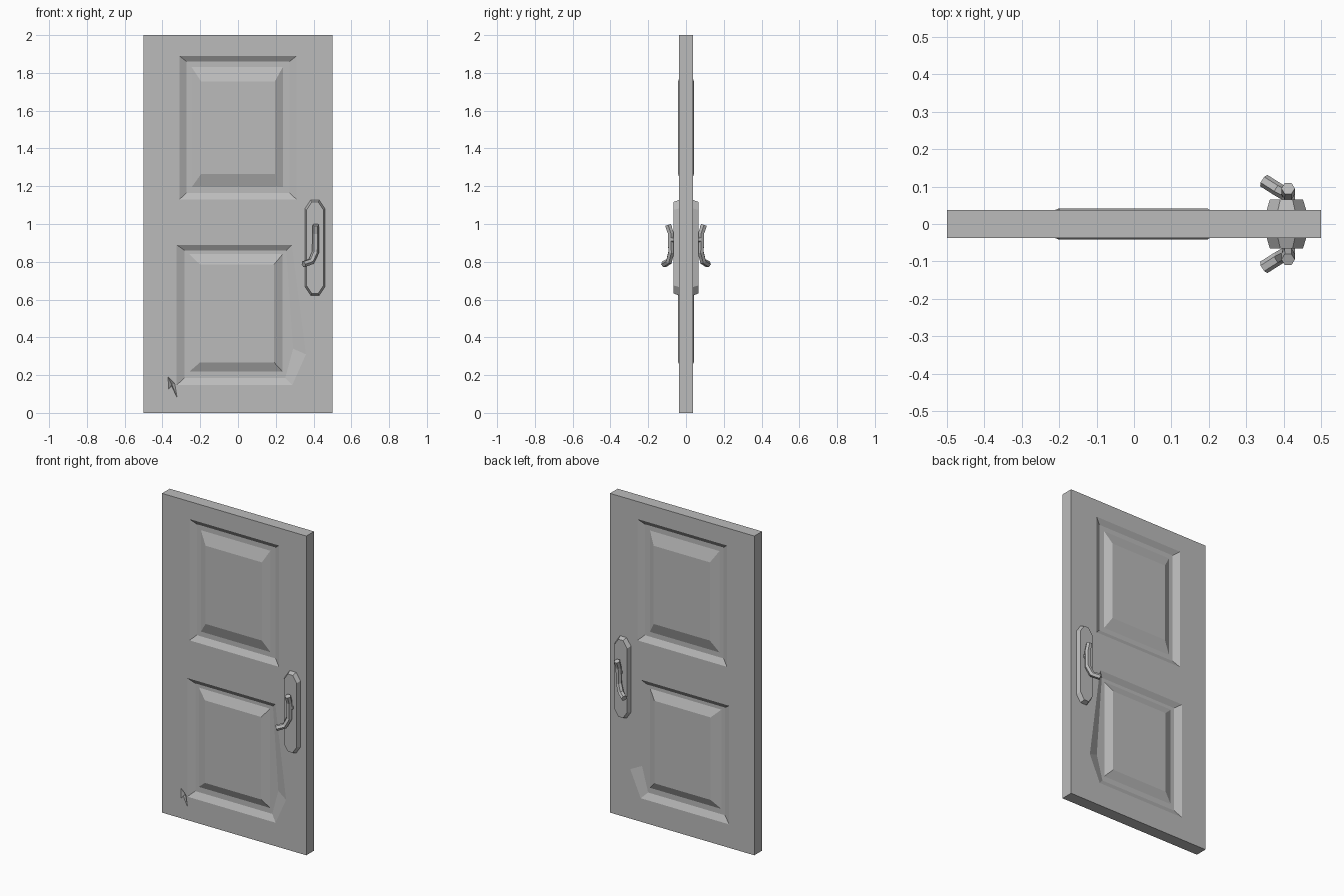
import bpy
import bmesh
from mathutils import Vector

cube = bpy.data.objects.get("Cube")
if cube:
    bpy.data.objects.remove(cube, do_unlink=True)

grey = bpy.data.materials.new("plain grey")
grey.use_nodes = True
colour = (0.5, 0.5, 0.5, 1)
grey.diffuse_color = colour
grey.node_tree.nodes["Principled BSDF"].inputs["Base Color"].default_value = colour

HALF = 0.038     # half thickness of the slab
FLOOR = 0.018    # recess floor
FIELD = 0.042    # raised panel field


def rect(x0, x1, z0, z1):
    return [(x0, z0), (x1, z0), (x1, z1), (x0, z1)]


def ring(bm, points, y):
    """Closed loop of vertices on a plane facing the y axis."""
    verts = [bm.verts.new((x, y, z)) for x, z in points]
    for a, b in zip(verts, verts[1:] + verts[:1]):
        bm.edges.new((a, b))
    return verts


def edges_of(*rings):
    return [e for r in rings for a, b in zip(r, r[1:] + r[:1])
            for e in a.link_edges if b in e.verts]


def bridge(bm, r1, r2):
    n = len(r1)
    for i in range(n):
        j = (i + 1) % n
        bm.faces.new((r1[i], r1[j], r2[j], r2[i]))


def fill(bm, *rings):
    bmesh.ops.triangle_fill(bm, edges=edges_of(*rings), use_beauty=True,
                            normal=Vector((0, 1, 0)))


def finish(bm, name):
    bmesh.ops.recalc_face_normals(bm, faces=bm.faces)
    mesh = bpy.data.meshes.new(name)
    bm.to_mesh(mesh)
    bm.free()
    mesh.materials.append(grey)
    obj = bpy.data.objects.new(name, mesh)
    bpy.context.collection.objects.link(obj)
    return obj


# Panel outlines: outer edge, recess floor, foot of raised panel, raised field
upper = (rect(-0.31, 0.31, 1.13, 1.89), rect(-0.273, 0.273, 1.165, 1.86),
         rect(-0.245, 0.237, 1.195, 1.83), rect(-0.195, 0.195, 1.265, 1.755))
# The lower panel has a chipped corner on its left
lower = ([(-0.325, 0.147), (0.287, 0.147), (0.36, 0.31), (0.285, 0.89), (-0.325, 0.89)],
         [(-0.283, 0.185), (0.25, 0.185), (0.292, 0.34), (0.255, 0.86), (-0.283, 0.86)],
         rect(-0.258, 0.236, 0.218, 0.84), rect(-0.2, 0.19, 0.268, 0.785))
notch = [(-0.37, 0.19), (-0.368, 0.125), (-0.352, 0.142), (-0.322, 0.08), (-0.335, 0.155)]


def panel(bm, outlines, side):
    depths = (HALF, FLOOR, FLOOR, FIELD)
    outer, floor, foot, field = [ring(bm, o, side * d) for o, d in zip(outlines, depths)]
    bridge(bm, outer, floor)
    fill(bm, floor, foot)
    bridge(bm, foot, field)
    bm.faces.new(field)
    return outer


# Door slab with panels on both faces
bm = bmesh.new()
borders = []
for side in (-1, 1):
    border = ring(bm, rect(-0.5, 0.5, 0, 2), side * HALF)
    holes = [panel(bm, p, side) for p in (upper, lower)]
    if side < 0:
        # Small chip beside the lower panel
        chip = ring(bm, notch, -HALF)
        tip = bm.verts.new((-0.35, -0.022, 0.15))
        for a, b in zip(chip, chip[1:] + chip[:1]):
            bm.faces.new((a, b, tip))
        holes.append(chip)
    fill(bm, border, *holes)
    borders.append(border)
bridge(bm, *borders)
finish(bm, "door_slab")


def octagon(x0, x1, z0, z1, cx, cz):
    return [(x0 + cx, z0), (x1 - cx, z0), (x1, z0 + cz), (x1, z1 - cz),
            (x1 - cx, z1), (x0 + cx, z1), (x0, z1 - cz), (x0, z0 + cz)]


# Handle set, repeated on front and back
for side, label in ((-1, "front"), (1, "back")):
    bm = bmesh.new()
    base = ring(bm, octagon(0.355, 0.46, 0.622, 1.127, 0.03, 0.045), side * HALF)
    face = ring(bm, octagon(0.363, 0.452, 0.632, 1.117, 0.028, 0.042), side * 0.065)
    bridge(bm, base, face)
    bm.faces.new(face)
    bm.faces.new(base)
    finish(bm, label + "_handle_plate")

    # Spindle between the plate and the lever
    bm = bmesh.new()
    ends = [ring(bm, octagon(0.395, 0.43, 0.9, 0.935, 0.01, 0.01), side * y)
            for y in (0.06, 0.08)]
    bridge(bm, *ends)
    for end in ends:
        bm.faces.new(end)
    finish(bm, label + "_handle_spindle")

    # Curved lever
    curve = bpy.data.curves.new(label + "_handle_lever", "CURVE")
    curve.dimensions = "3D"
    curve.bevel_depth = 0.018
    curve.bevel_resolution = 1
    curve.use_fill_caps = True
    path = [(0.412, 0.095, 0.995), (0.412, 0.08, 0.95), (0.41, 0.078, 0.85),
            (0.388, 0.09, 0.802), (0.347, 0.116, 0.787)]
    spline = curve.splines.new("POLY")
    spline.points.add(len(path) - 1)
    for point, (x, y, z) in zip(spline.points, path):
        point.co = (x, side * y, z, 1)
    spline.use_smooth = False
    curve.materials.append(grey)
    bpy.context.collection.objects.link(bpy.data.objects.new(curve.name, curve))
